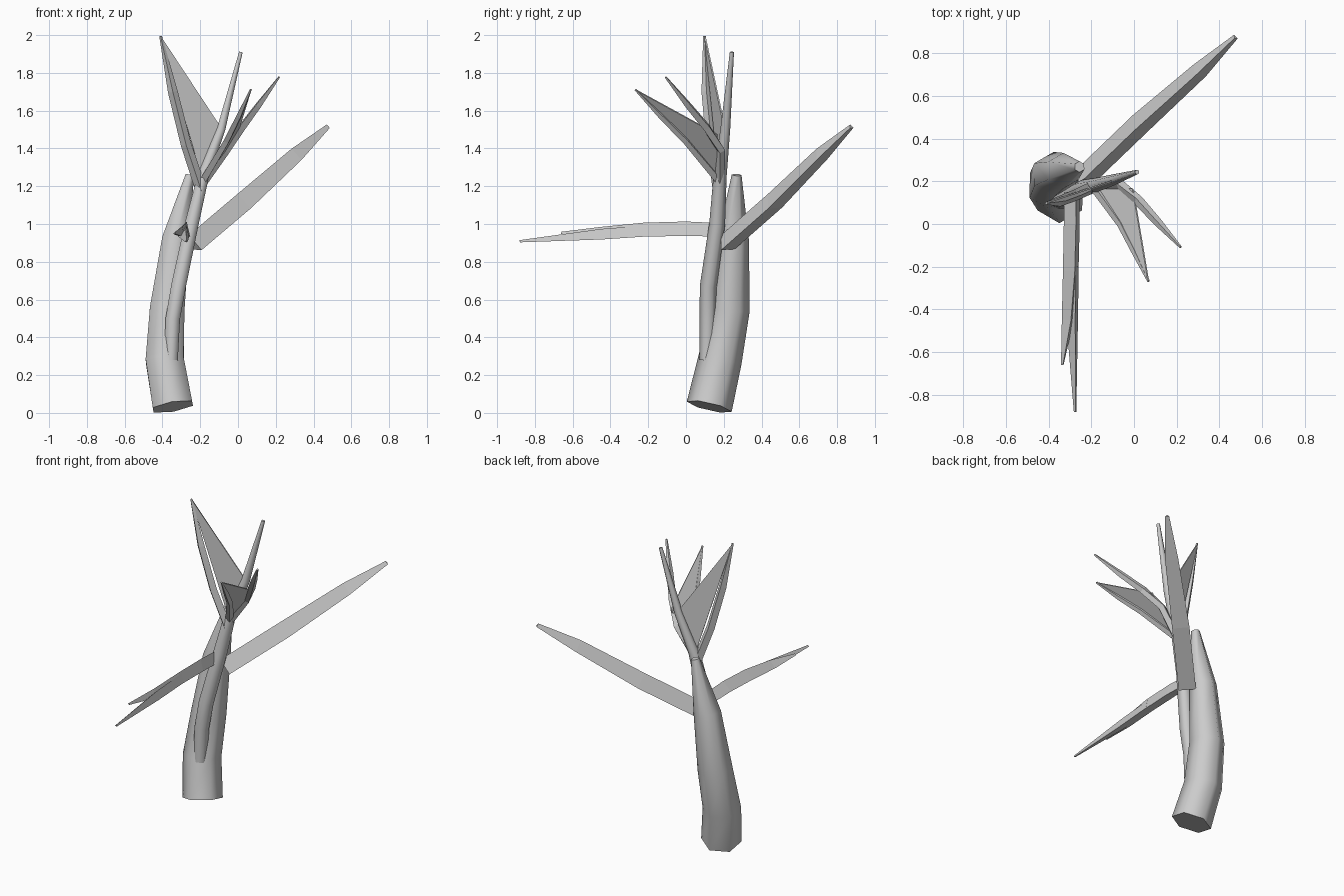
import bpy, bmesh, math
from mathutils import Vector

cube = bpy.data.objects.get("Cube")
if cube:
    bpy.data.objects.remove(cube, do_unlink=True)

grey = bpy.data.materials.new("pale_grey_bark")
grey.use_nodes = True
colour = (0.6, 0.6, 0.6, 1)
grey.diffuse_color = colour
grey.node_tree.nodes["Principled BSDF"].inputs["Base Color"].default_value = colour


def finish(name, bm, smooth):
    bmesh.ops.recalc_face_normals(bm, faces=bm.faces)
    mesh = bpy.data.meshes.new(name)
    bm.to_mesh(mesh)
    bm.free()
    obj = bpy.data.objects.new(name, mesh)
    bpy.context.collection.objects.link(obj)
    mesh.materials.append(grey)
    if smooth:
        bpy.ops.object.select_all(action='DESELECT')
        obj.select_set(True)
        bpy.context.view_layer.objects.active = obj
        bpy.ops.object.shade_smooth_by_angle(angle=math.radians(66))
    return obj


def limb(name, path, sides, ref, smooth=False):
    """Tapered tube through (x, y, z, radius) stations; first corner points to ref."""
    bm = bmesh.new()
    points = [Vector(p[:3]) for p in path]
    rings = []
    for i, p in enumerate(points):
        axis = (points[min(i + 1, len(points) - 1)] - points[max(i - 1, 0)]).normalized()
        u = Vector(ref)
        u = (u - axis * u.dot(axis)).normalized()
        v = axis.cross(u)
        ring = []
        for k in range(sides):
            a = math.tau * k / sides
            ring.append(bm.verts.new(p + (u * math.cos(a) + v * math.sin(a)) * path[i][3]))
        rings.append(ring)
    for lower, upper in zip(rings, rings[1:]):
        for k in range(sides):
            n = (k + 1) % sides
            bm.faces.new((lower[k], lower[n], upper[n], upper[k]))
    bm.faces.new(rings[0][::-1])
    bm.faces.new(rings[-1])
    return finish(name, bm, smooth)


def web(name, corners):
    """Thin bark sheet stretched between limbs."""
    bm = bmesh.new()
    bm.faces.new([bm.verts.new(c) for c in corners])
    obj = finish(name, bm, False)
    mod = obj.modifiers.new("thickness", 'SOLIDIFY')
    mod.thickness = 0.008
    mod.offset = 0


# Trunk and the climbing stem beside it
limb("trunk", [(-0.345, 0.123, 0.033, 0.122), (-0.388, 0.18, 0.28, 0.116),
               (-0.375, 0.232, 0.55, 0.106), (-0.33, 0.25, 0.92, 0.083),
               (-0.255, 0.268, 1.26, 0.026)], 6, (0, 1, 0), True)
limb("stem", [(-0.355, 0.112, 0.28, 0.042), (-0.345, 0.116, 0.5, 0.044),
              (-0.315, 0.118, 0.67, 0.045), (-0.245, 0.165, 1.0, 0.042),
              (-0.185, 0.18, 1.25, 0.035), (-0.09, 0.208, 1.5, 0.026),
              (0.015, 0.243, 1.91, 0.011)], 6, (0, 1, 0), True)

# Long three-sided side branches
limb("back_branch", [(-0.24, 0.21, 0.89, 0.06), (0.02, 0.46, 1.11, 0.06),
                     (0.3, 0.71, 1.36, 0.046), (0.475, 0.875, 1.515, 0.014)], 3, (0, 1, 0))
limb("front_branch", [(-0.285, 0.15, 0.965, 0.043), (-0.285, 0, 0.97, 0.045),
                      (-0.29, -0.22, 0.965, 0.044), (-0.305, -0.45, 0.952, 0.034),
                      (-0.335, -0.66, 0.952, 0.007)], 3, (0.3, 0, 1))
limb("front_branch_fork", [(-0.283, -0.2, 0.96, 0.035), (-0.285, -0.45, 0.942, 0.033),
                           (-0.275, -0.88, 0.908, 0.007)], 3, (0.3, 0, 1))

# Crown limbs
limb("crown_left_limb", [(-0.195, 0.172, 1.18, 0.03), (-0.275, 0.135, 1.42, 0.028),
                         (-0.345, 0.108, 1.7, 0.026), (-0.41, 0.098, 1.995, 0.007)], 4, (0, 1, 0))
limb("crown_right_limb", [(-0.18, 0.178, 1.23, 0.025), (-0.065, 0.185, 1.39, 0.024),
                          (0.02, 0.11, 1.51, 0.024), (0.11, 0.01, 1.63, 0.02),
                          (0.218, -0.108, 1.778, 0.006)], 4, (0, 0, 1))
limb("crown_front_limb", [(-0.18, 0.168, 1.24, 0.024), (-0.06, 0, 1.44, 0.02),
                          (0.005, -0.13, 1.57, 0.017), (0.068, -0.268, 1.712, 0.006)], 4, (0, 0, 1))

# Webs between the crown limbs
web("left_web", [(-0.41, 0.1, 1.995), (-0.09, 0.205, 1.51), (-0.185, 0.178, 1.22)])
web("front_web", [(0.068, -0.268, 1.712), (-0.005, 0.165, 1.475), (-0.165, 0.165, 1.26)])
